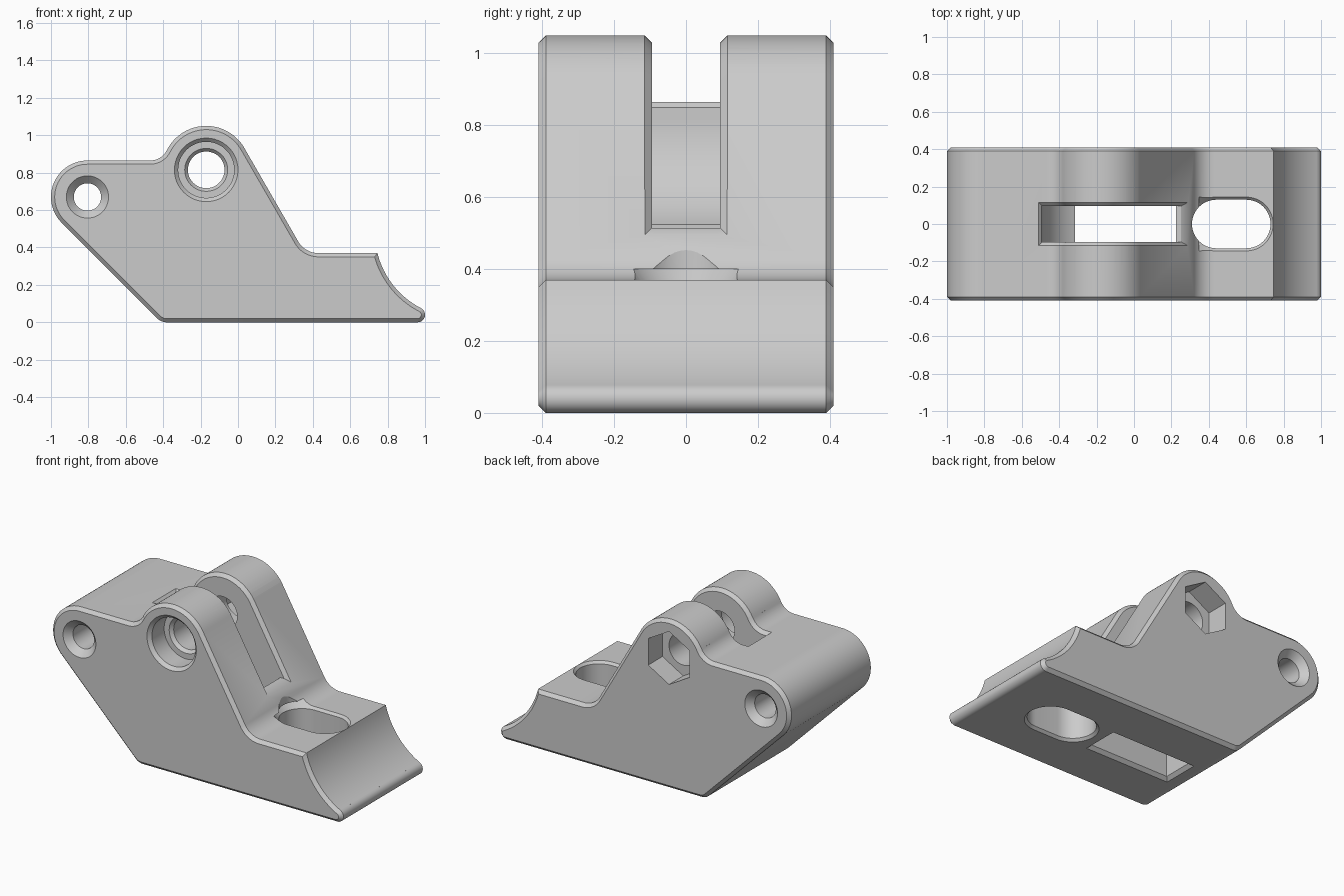
import bpy
import bmesh
from math import sin, cos, asin, acos, atan2, radians, degrees, sqrt

cube = bpy.data.objects.get("Cube")
if cube:
    bpy.data.objects.remove(cube, do_unlink=True)

# Key centres of the side outline (x, z)
PIN = (-0.805, 0.67)
PIVOT = (-0.17, 0.815)
HEEL = (-0.382, 0.07)
NOSE = (0.96, 0.04)
SCOOP = (1.187, 0.48)
SADDLE = (-0.47, 0.965)
STEP = (0.43, 0.495)
HUMP_R = 0.235


def arc(centre, r, start, end, n=20):
    angles = [radians(start + (end - start) * i / n) for i in range(n + 1)]
    return [(centre[0] + r * cos(a), centre[1] + r * sin(a)) for a in angles]


def bearing(a, b):
    return degrees(atan2(b[1] - a[1], b[0] - a[0]))


def at_y(points, y):
    return [(x, y, z) for x, z in points]


def at_z(points, z):
    return [(x, y, z) for x, y in points]


def loft(name, sections):
    """Skin matching closed sections and cap both ends."""
    bm = bmesh.new()
    rings = [[bm.verts.new(p) for p in s] for s in sections]
    n = len(rings[0])
    for a, b in zip(rings, rings[1:]):
        for i in range(n):
            j = (i + 1) % n
            bm.faces.new((a[i], a[j], b[j], b[i]))
    bm.faces.new(rings[0])
    bm.faces.new(rings[-1])
    bmesh.ops.recalc_face_normals(bm, faces=bm.faces)
    mesh = bpy.data.meshes.new(name)
    bm.to_mesh(mesh)
    bm.free()
    obj = bpy.data.objects.new(name, mesh)
    bpy.context.collection.objects.link(obj)
    return obj


def hump(d):
    """Hump and its saddle fillet, offset outward by d."""
    turn = bearing(PIVOT, SADDLE)
    return (arc(PIVOT, HUMP_R + d, 30, turn, 32)
            + arc(SADDLE, 0.1 - d, turn + 180, 270))


def outline(d):
    """Whole side outline, offset outward by d."""
    r = 0.455 - d
    tip = bearing(NOSE, SCOOP)
    lip = 180 - degrees(asin((0.37 + d - SCOOP[1]) / r))
    return (arc(PIN, 0.195 + d, 90, 225, 28)
            + arc(HEEL, 0.07 + d, 225, 270, 10)
            + arc(NOSE, 0.04 + d, -90, tip, 14)
            + arc(SCOOP, r, tip + 180, lip)
            + arc(STEP, 0.125 - d, 270, 210)
            + hump(d))


def slot_rim(d):
    """Region above the hump surface, offset by d, within the slot length."""
    def on_slope(e, length):
        reach = HUMP_R + e
        return (PIVOT[0] + 0.866 * reach + 0.5 * length,
                PIVOT[1] + 0.5 * reach - 0.866 * length)
    end = on_slope(0.02, 0.54)
    return ([(end[0], 1.5), end, on_slope(d, 0.505 + 1.73 * d)] + hump(d)
            + [(-0.51 - d, 0.865 + d), (-0.53, 0.885), (-0.53, 1.5)])


def bore(name, centre, steps, n=48, turn=0):
    return loft(name, [at_y(arc(centre, r, turn, turn + 360, n)[:-1], y)
                       for y, r in steps])


def oblong(r):
    return arc((0.6, 0), r, -90, 90, 24) + arc((0.44, 0), r, 90, 270, 24)


def rectangle(grow):
    x0, x1, y = -0.315 - grow, 0.225 + grow, 0.095 + grow
    return [(x0, -y), (x1, -y), (x1, y), (x0, y)]


# Chamfered main body
body = loft("clamp_body", [at_y(outline(d), y) for y, d in
                           ((-0.41, -0.02), (-0.39, 0), (0.39, 0), (0.41, -0.02))])

# Central slot: curved back wall, right ledge and through window
swing = 0.325
stop = 180 + degrees(acos((-0.17 + 0.315) / swing))
slot = ([(0.225, -0.1), (0.225, 0.515), (0.5, 0.515), (0.5, 1.5), (PIVOT[0] - swing, 1.5)]
        + arc(PIVOT, swing, 180, stop, 16) + [(-0.315, -0.1)])

cutters = [
    loft("slot_cutter", [at_y(slot, -0.095), at_y(slot, 0.095)]),
    loft("slot_rim_cutter", [at_y(slot_rim(abs(y) - 0.115), y)
                             for y in (-0.13, -0.085, 0.085, 0.13)]),
    loft("window_rim_cutter", [at_z(rectangle(0.02 - z), z) for z in (-0.02, 0.03)]),
    # Mounting hole with flared rims
    loft("oblong_cutter", [at_z(oblong(r), z) for z, r in
                           ((-0.02, 0.165), (0.015, 0.13), (0.355, 0.13),
                            (0.4, 0.172), (0.401, 0.13), (0.6, 0.13))]),
    # Stepped pivot bore, nut pocket and countersunk pin hole
    bore("pivot_cutter", PIVOT, ((-0.45, 0.21), (-0.39, 0.15), (-0.27, 0.15),
                                 (-0.27, 0.115), (-0.25, 0.098), (0.45, 0.098))),
    bore("nut_cutter", PIVOT, ((0.27, 0.165), (0.45, 0.165)), 6, 30),
    bore("pin_cutter", PIN, ((-0.43, 0.133), (-0.37, 0.073),
                             (0.37, 0.073), (0.43, 0.133))),
]

bpy.context.view_layer.objects.active = body
for cutter in cutters:
    cutter.hide_render = True
    mod = body.modifiers.new(cutter.name, "BOOLEAN")
    mod.operation = "DIFFERENCE"
    mod.solver = "EXACT"
    mod.object = cutter
    bpy.ops.object.modifier_apply(modifier=mod.name)
for cutter in cutters:
    bpy.data.objects.remove(cutter, do_unlink=True)

# Single grey finish
grey = bpy.data.materials.new("light_grey")
grey.use_nodes = True
colour = (0.6, 0.6, 0.6, 1)
grey.diffuse_color = colour
grey.node_tree.nodes["Principled BSDF"].inputs["Base Color"].default_value = colour
body.data.materials.clear()
body.data.materials.append(grey)
for face in body.data.polygons:
    face.material_index = 0

bpy.ops.object.select_all(action="DESELECT")
body.select_set(True)
bpy.ops.object.shade_smooth_by_angle(angle=radians(30))
